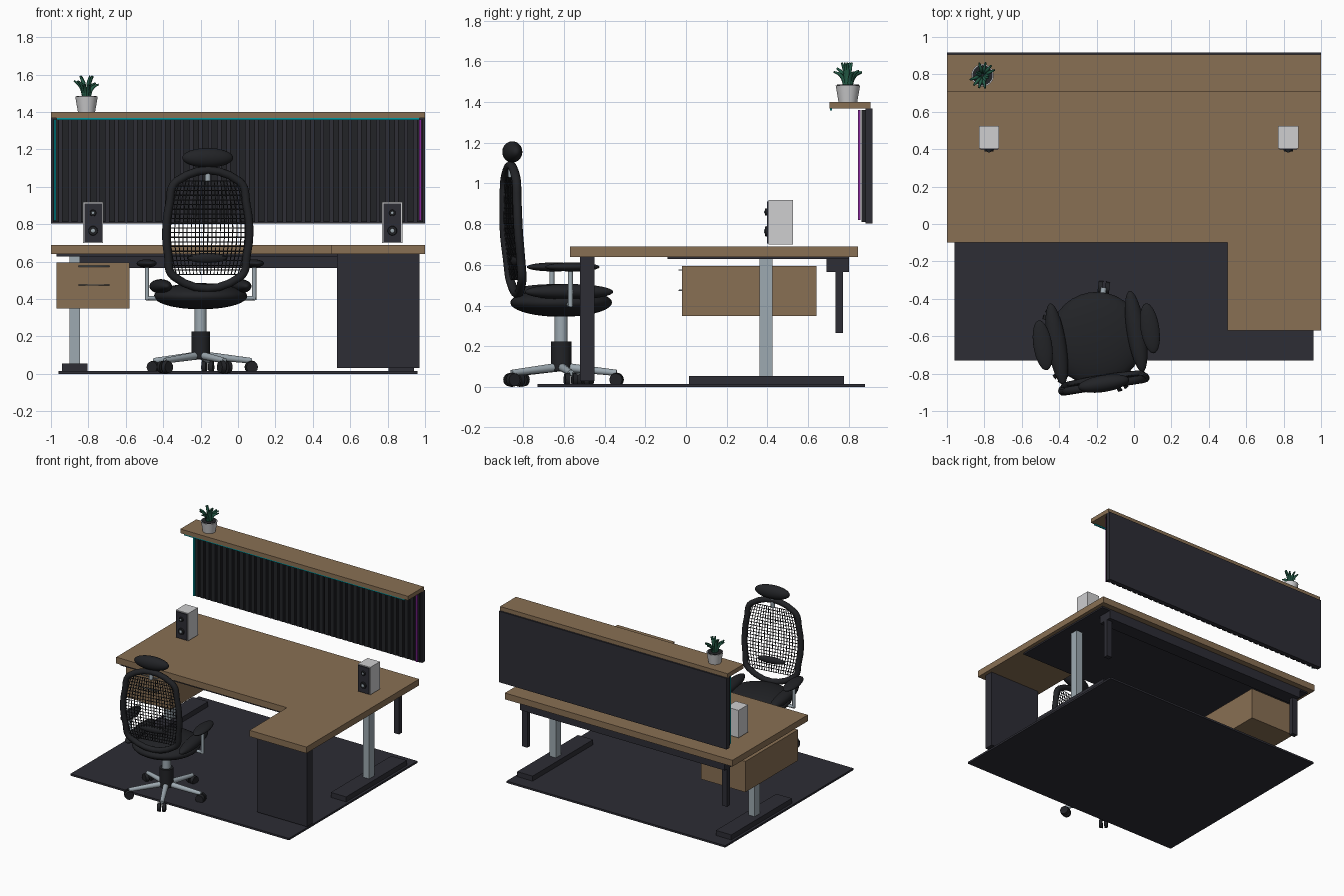
import bpy, bmesh, random
from math import sin, cos, pi, radians
from mathutils import Matrix, Vector

random.seed(4)
if "Cube" in bpy.data.objects:
    bpy.data.objects.remove(bpy.data.objects["Cube"])


def material(name, rgb):
    m = bpy.data.materials.new(name)
    m.use_nodes = True
    m.diffuse_color = (*rgb, 1)
    m.node_tree.nodes["Principled BSDF"].inputs["Base Color"].default_value = (*rgb, 1)
    return m


WOOD = material("wood", (0.25, 0.16, 0.087))
DARK = material("charcoal", (0.026, 0.026, 0.035))
BLACK = material("black", (0.016, 0.017, 0.02))
METAL = material("metal", (0.34, 0.40, 0.44))
WHITE = material("off_white", (0.62, 0.62, 0.63))
LEAF = material("leaf_green", (0.018, 0.11, 0.065))
TEAL = material("teal_light", (0.0, 0.32, 0.36))
PURPLE = material("purple_light", (0.24, 0.02, 0.32))


def finish(name, bm, mat, loc=(0, 0, 0), smooth=False):
    me = bpy.data.meshes.new(name)
    bm.to_mesh(me)
    bm.free()
    me.materials.append(mat)
    for p in me.polygons:
        p.use_smooth = smooth and len(p.vertices) < 5
    ob = bpy.data.objects.new(name, me)
    ob.location = loc
    bpy.context.collection.objects.link(ob)
    return ob


def box(name, x, y, z, mat):
    bm = bmesh.new()
    bmesh.ops.create_cube(bm, size=1)
    bmesh.ops.scale(bm, vec=(x[1] - x[0], y[1] - y[0], z[1] - z[0]), verts=bm.verts)
    return finish(name, bm, mat, [(a + b) / 2 for a, b in (x, y, z)])


def rod(name, start, end, r1, r2, mat, sides=24):
    a, b = Vector(start), Vector(end)
    bm = bmesh.new()
    bmesh.ops.create_cone(bm, cap_ends=True, segments=sides, radius1=r1, radius2=r2, depth=(b - a).length)
    ob = finish(name, bm, mat, (a + b) / 2, True)
    ob.rotation_mode = "QUATERNION"
    ob.rotation_quaternion = (b - a).to_track_quat("Z", "Y")
    return ob


def ellipsoid(name, loc, radii, mat):
    bm = bmesh.new()
    bmesh.ops.create_uvsphere(bm, u_segments=32, v_segments=18, radius=1)
    bmesh.ops.scale(bm, vec=radii, verts=bm.verts)
    return finish(name, bm, mat, loc, True)


def wires(name, paths, radius, mat, cyclic=False, curved=False, taper=None, res=1):
    cu = bpy.data.curves.new(name, "CURVE")
    cu.dimensions = "3D"
    cu.bevel_depth, cu.bevel_resolution, cu.resolution_u = radius, res, 6
    cu.use_fill_caps = True
    for path in paths:
        s = cu.splines.new("BEZIER" if curved else "POLY")
        pts = s.bezier_points if curved else s.points
        pts.add(len(path) - 1)
        for i, (p, co) in enumerate(zip(pts, path)):
            p.co = co if curved else (*co, 1)
            if curved:
                p.handle_left_type = p.handle_right_type = "AUTO"
            p.radius = taper[i] if taper else 1
        s.use_cyclic_u = cyclic
    cu.materials.append(mat)
    ob = bpy.data.objects.new(name, cu)
    bpy.context.collection.objects.link(ob)
    return ob


# Floor mat and L-shaped desk top
box("floor_mat", (-0.96, 0.96), (-0.73, 0.88), (0, 0.015), DARK)
box("desk_top", (-1, 1), (-0.1, 0.845), (0.64, 0.69), WOOD)
box("desk_return", (0.5, 1), (-0.57, -0.1), (0.64, 0.69), WOOD)
box("desk_underplate", (-0.97, 0.97), (-0.09, 0.8), (0.628, 0.64), DARK)
box("end_panel", (0.53, 0.97), (-0.52, -0.45), (0.03, 0.64), DARK)
box("cable_tray", (-0.9, 0.9), (0.69, 0.8), (0.565, 0.628), DARK)

# Lifting legs, feet and hanging rear posts
for side, s in (("left", 1), ("right", -1)):
    def span(a, b):
        return sorted((s * a, s * b))
    box(side + "_leg", span(0.845, 0.9), (0.36, 0.425), (0.05, 0.628), METAL)
    box(side + "_foot", span(0.805, 0.94), (0.015, 0.775), (0.015, 0.055), DARK)
    box(side + "_rear_post", span(0.855, 0.9), (0.735, 0.77), (0.265, 0.57), DARK)

# Drawer unit with bar handles
box("drawer_unit", (-0.97, -0.58), (-0.02, 0.64), (0.35, 0.595), WOOD)
for i, z in enumerate((0.575, 0.475)):
    wires(f"drawer_handle_{i}", [[(-0.85, -0.02, z), (-0.85, -0.034, z), (-0.69, -0.034, z), (-0.69, -0.02, z)]],
          0.004, METAL)

# Wall shelf, slatted panel and light strips
box("wall_shelf", (-1, 1), (0.705, 0.905), (1.367, 1.4), WOOD)
box("wall_panel", (-1, 1), (0.882, 0.917), (0.803, 1.367), DARK)
slat = box("wall_slats", (-0.99, -0.957), (0.863, 0.882), (0.812, 1.36), BLACK)
array = slat.modifiers.new("repeat", "ARRAY")
array.count = 40
array.use_relative_offset = False
array.use_constant_offset = True
array.constant_offset_displace = (0.0499, 0, 0)
box("light_strip_right", (-0.985, -0.972), (0.845, 0.857), (0.82, 1.36), TEAL)
box("light_strip_left", (0.967, 0.98), (0.845, 0.857), (0.82, 1.36), PURPLE)
box("shelf_light_strip", (-0.97, 0.97), (0.706, 0.716), (1.358, 1.367), TEAL)

# Speakers
for side, x in (("right", -0.775), ("left", 0.825)):
    box(side + "_speaker", (x - 0.054, x + 0.054), (0.405, 0.525), (0.7, 0.918), WHITE)
    box(side + "_speaker_front", (x - 0.047, x + 0.047), (0.397, 0.405), (0.705, 0.911), DARK)
    for part, z, r in (("tweeter", 0.86, 0.018), ("woofer", 0.765, 0.026)):
        rod(f"{side}_{part}", (x, 0.4, z), (x, 0.387, z), r, r * 0.9, BLACK)
        ellipsoid(f"{side}_{part}_cap", (x, 0.387, z), (r * 0.45, 0.004, r * 0.45), METAL)

# Potted plant
px, py = -0.81, 0.795
rod("plant_pot", (px, py, 1.4), (px, py, 1.482), 0.046, 0.06, WHITE, 32)
rod("plant_soil", (px, py, 1.48), (px, py, 1.485), 0.054, 0.054, BLACK, 32)
leaves = []
for i in range(13):
    a = 2 * pi * i / 13 * 2 + random.uniform(-0.15, 0.15)
    reach = 0.07 if i % 3 else 0.035
    top = random.uniform(1.55, 1.58) if i % 3 else 1.6
    leaves.append([(px + cos(a) * r, py + sin(a) * r, z) for r, z in
                   ((0.012, 1.47), (reach * 0.5, (1.48 + top) / 2 + 0.012), (reach, top - 0.008))])
wires("plant_leaves", leaves, 0.01, LEAF, curved=True, taper=(0.9, 1, 0.5))

# Office chair, built facing +y around its own axis
chair = []
chair.append(ellipsoid("seat_cushion", (0, 0, 0.415), (0.25, 0.25, 0.07), BLACK))
chair.append(rod("gas_column", (0, 0, 0.1), (0, 0, 0.38), 0.032, 0.032, METAL))
chair.append(rod("column_cover", (0, 0, 0.08), (0, 0, 0.225), 0.05, 0.05, BLACK))

# Five-spoke base with twin-wheel casters
for i in range(5):
    a = radians(1 + 72 * i)
    out, tan = Vector((cos(a), sin(a), 0)), Vector((-sin(a), cos(a), 0))
    tip = out * 0.275
    chair.append(rod(f"base_spoke_{i}", (0, 0, 0.1), tip + Vector((0, 0, 0.07)), 0.022, 0.015, METAL, 12))
    for k in (-1, 1):
        hub = tip + Vector((0, 0, 0.036))
        chair.append(rod(f"caster_{i}_{k}", hub + tan * k * 0.007, hub + tan * k * 0.031, 0.035, 0.031, BLACK, 16))

# Armrests and seat bolsters
for side, s in (("left", 1), ("right", -1)):
    chair.append(ellipsoid(side + "_bolster", (s * 0.215, 0.005, 0.468), (0.05, 0.22, 0.038), BLACK))
    chair.append(ellipsoid(side + "_armrest", (s * 0.29, 0.01, 0.59), (0.05, 0.135, 0.022), BLACK))
    chair.append(rod(side + "_arm_post", (s * 0.29, 0, 0.395), (s * 0.29, 0, 0.58), 0.012, 0.012, METAL, 12))
    chair.append(rod(side + "_arm_bracket", (s * 0.19, 0, 0.405), (s * 0.295, 0, 0.405), 0.012, 0.012, METAL, 12))


def half_width(z):
    return 0.225 - 0.052 * ((z - 0.76) / 0.26) ** 2


def depth(z):
    return -0.252 + 0.03 * max(0, (0.8 - z) / 0.3)


# Backrest frame with woven mesh
heights = (0.52, 0.64, 0.76, 0.9, 1.03)
loop = [(half_width(z), depth(z), z) for z in heights]
loop += [(-x, y, z) for x, y, z in reversed(loop)]
chair.append(wires("backrest_frame", [loop], 0.022, BLACK, cyclic=True, curved=True, res=3))
rows = [0.53 + 0.5 * i / 20 for i in range(21)]
mesh_paths = [[(-half_width(z), depth(z), z), (half_width(z), depth(z), z)] for z in rows]
for j in range(-9, 10):
    mesh_paths.append([(half_width(z) * j / 10, depth(z), z) for z in rows[::2]])
chair.append(wires("backrest_mesh", mesh_paths, 0.003, BLACK, res=0))
chair.append(ellipsoid("lumbar_pad", (0, -0.225, 0.62), (0.11, 0.02, 0.027), BLACK))
chair.append(rod("headrest_post", (0, -0.25, 1.03), (0, -0.245, 1.13), 0.015, 0.015, METAL, 16))
chair.append(ellipsoid("headrest", (0, -0.243, 1.155), (0.138, 0.045, 0.052), BLACK))

# Turn the chair slightly and place it at the desk
place = Matrix.Translation((-0.2, -0.613, 0)) @ Matrix.Rotation(radians(9), 4, "Z")
for ob in chair:
    ob.matrix_basis = place @ ob.matrix_basis
